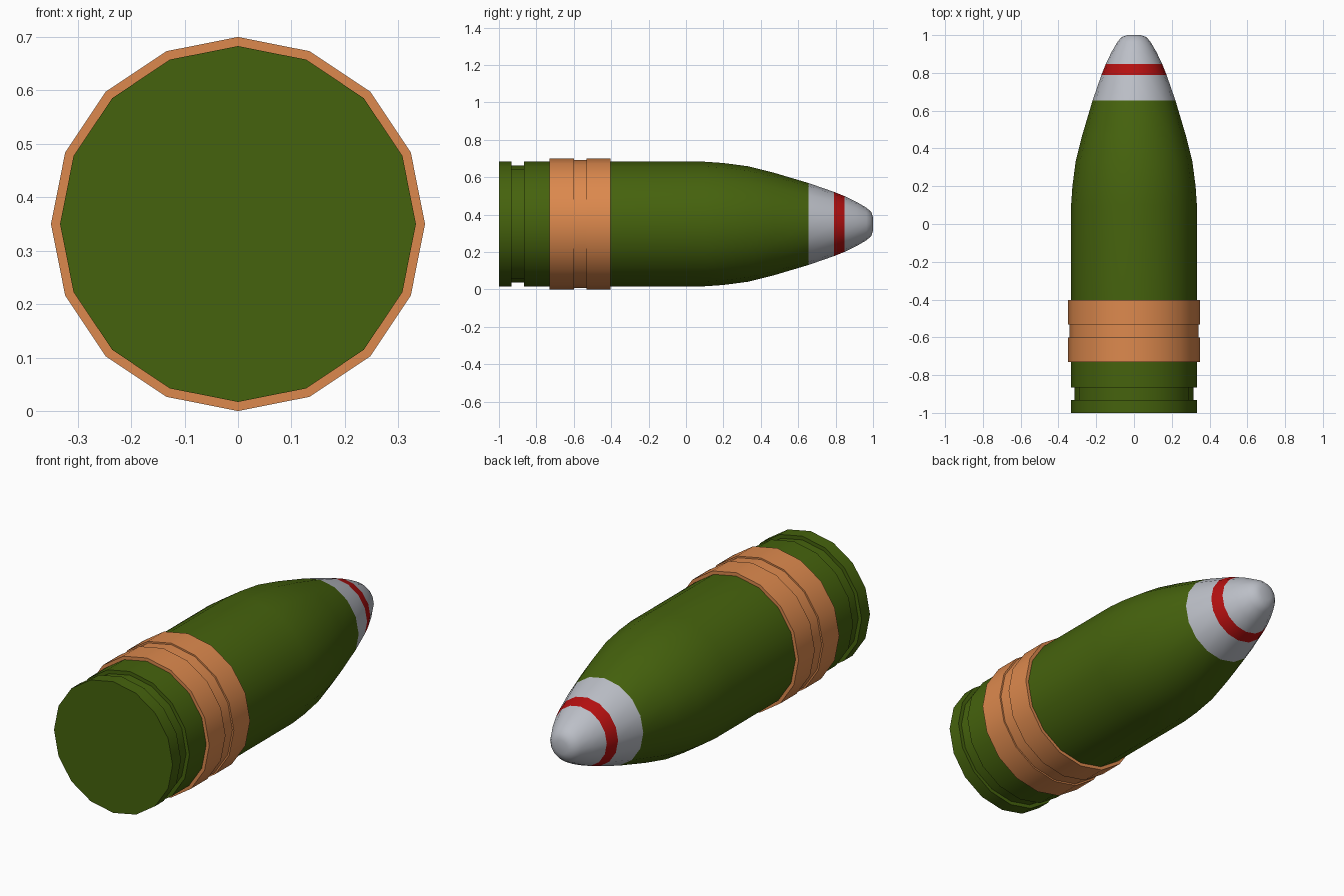
import bpy, bmesh, math

if "Cube" in bpy.data.objects:
    bpy.data.objects.remove(bpy.data.objects["Cube"])

SIDES = 16
AXIS_Z = 0.35


def material(name, rgb):
    m = bpy.data.materials.new(name)
    m.diffuse_color = (*rgb, 1)
    m.use_nodes = True
    m.node_tree.nodes["Principled BSDF"].inputs["Base Color"].default_value = m.diffuse_color
    return m


green = material("olive_green", (0.060, 0.123, 0.004))
copper = material("copper", (0.72, 0.25, 0.075))
silver = material("light_grey", (0.50, 0.52, 0.57))
red = material("red", (0.46, 0.005, 0.005))


def lathe(name, profile, mats, cap_start=False, cap_end=False, pick=None):
    """Spin (y, radius) points around the long axis; pick(y) chooses the material."""
    bm = bmesh.new()
    rings = []
    for y, r in profile:
        angles = [2 * math.pi * k / SIDES for k in range(SIDES)]
        rings.append([bm.verts.new((r * math.cos(a), y, AXIS_Z + r * math.sin(a)))
                      for a in angles])
    for lo, hi in zip(rings, rings[1:]):
        for k in range(SIDES):
            n = (k + 1) % SIDES
            bm.faces.new((lo[k], hi[k], hi[n], lo[n]))
    if cap_start:
        bm.faces.new(rings[0])
    if cap_end:
        bm.faces.new(rings[-1][::-1])
    for f in bm.faces:
        if pick:
            f.material_index = pick(f.calc_center_median().y)
    me = bpy.data.meshes.new(name)
    bm.to_mesh(me)
    bm.free()
    for m in mats:
        me.materials.append(m)
    ob = bpy.data.objects.new(name, me)
    bpy.context.collection.objects.link(ob)
    bpy.ops.object.select_all(action='DESELECT')
    ob.select_set(True)
    bpy.context.view_layer.objects.active = ob
    bpy.ops.object.shade_smooth_by_angle(angle=math.radians(35))
    return ob


# Base with crimp groove
lathe("grooved_base", [(-1, .333), (-.933, .333), (-.933, .314), (-.865, .314),
                       (-.865, .333), (-.73, .333)], [green], cap_start=True)

# Raised double band with shallow groove
lathe("driving_band", [(-.73, .333), (-.73, .35), (-.6, .35), (-.6, .342),
                       (-.533, .342), (-.533, .35), (-.403, .35), (-.403, .333)],
      [copper])

# Straight body, tapering forward, then nose with a red stripe
lathe("tapered_body_and_nose",
      [(-.403, .333), (.1, .333), (.2, .326), (.33, .309), (.47, .274), (.655, .219),
       (.79, .172), (.848, .149), (.91, .119), (.965, .087), (.99, .065), (1, .035)],
      [green, silver, red], cap_end=True,
      pick=lambda y: 0 if y < .655 else 2 if .79 < y < .848 else 1)
